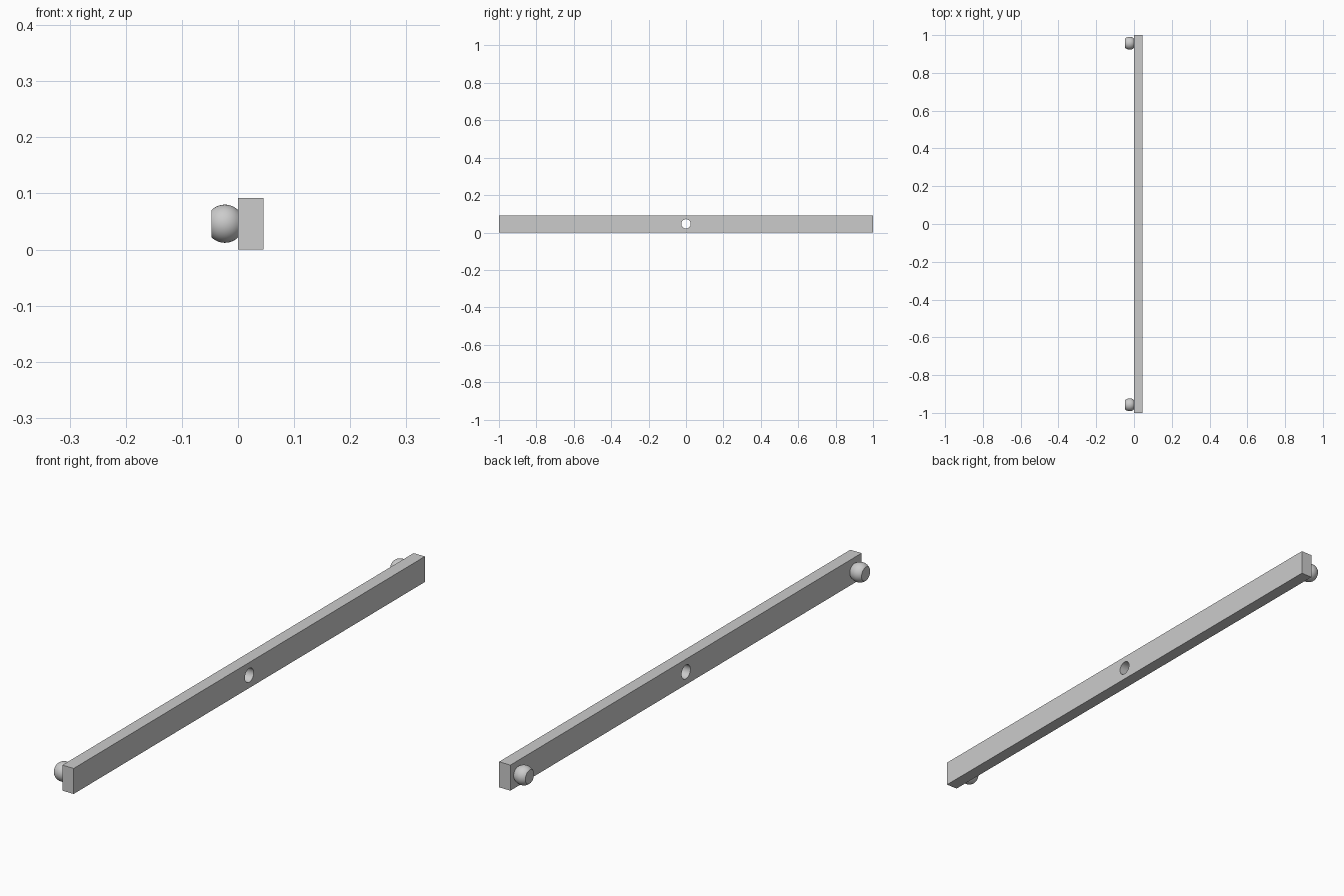
import bpy, bmesh
from math import radians, pi, sin, cos, asin
from mathutils import Matrix, Vector

if "Cube" in bpy.data.objects:
    bpy.data.objects.remove(bpy.data.objects["Cube"])

THICK, HEIGHT = 0.045, 0.092
MID = HEIGHT / 2


def finish(name, bm, smooth=False):
    bmesh.ops.recalc_face_normals(bm, faces=bm.faces)
    me = bpy.data.meshes.new(name)
    bm.to_mesh(me)
    bm.free()
    ob = bpy.data.objects.new(name, me)
    bpy.context.collection.objects.link(ob)
    if smooth:
        bpy.ops.object.select_all(action='DESELECT')
        ob.select_set(True)
        bpy.context.view_layer.objects.active = ob
        bpy.ops.object.shade_smooth_by_angle(angle=radians(35))
    return ob


# Long flat bar
bm = bmesh.new()
bmesh.ops.create_cube(bm, size=1, matrix=Matrix.Translation((THICK / 2, 0, MID))
                      @ Matrix.Diagonal((THICK, 2, HEIGHT, 1)))
bar = finish("bar", bm)

# Round pivot hole through the middle of the bar
bm = bmesh.new()
bmesh.ops.create_cone(bm, cap_ends=True, segments=48, radius1=0.025, radius2=0.025,
                      depth=0.2, matrix=Matrix.Translation((THICK / 2, 0, MID))
                      @ Matrix.Rotation(pi / 2, 4, 'Y'))
cutter = finish("hole_cutter", bm)
cutter.hide_render = True
mod = bar.modifiers.new("pivot_hole", 'BOOLEAN')
mod.operation = 'DIFFERENCE'
mod.solver = 'EXACT'
mod.object = cutter
bpy.context.view_layer.objects.active = bar
bpy.ops.object.modifier_apply(modifier=mod.name)
bpy.data.objects.remove(cutter)
bpy.ops.object.select_all(action='DESELECT')
bar.select_set(True)
bpy.ops.object.shade_smooth_by_angle(angle=radians(35))


# Knobs: balls cut flat at both ends, turned around the x axis
def knob(name, y, radius=0.034, length=0.047, rings=14):
    half = length / 2
    limit = asin(half / radius)
    profile = [(-half, 0)]
    for i in range(rings + 1):
        a = -limit + 2 * limit * i / rings
        profile.append((radius * sin(a), radius * cos(a)))
    profile.append((half, 0))
    centre = Vector((-half, y, MID))
    bm = bmesh.new()
    vs = [bm.verts.new(centre + Vector((x, 0, r))) for x, r in profile]
    edges = [bm.edges.new(p) for p in zip(vs, vs[1:])]
    bmesh.ops.spin(bm, geom=vs + edges, cent=centre, axis=(1, 0, 0),
                   angle=2 * pi, steps=40)
    bmesh.ops.remove_doubles(bm, verts=bm.verts, dist=1e-5)
    return finish(name, bm, smooth=True)


for side, y in (("front", -0.957), ("back", 0.957)):
    knob(side + "_knob", y)
